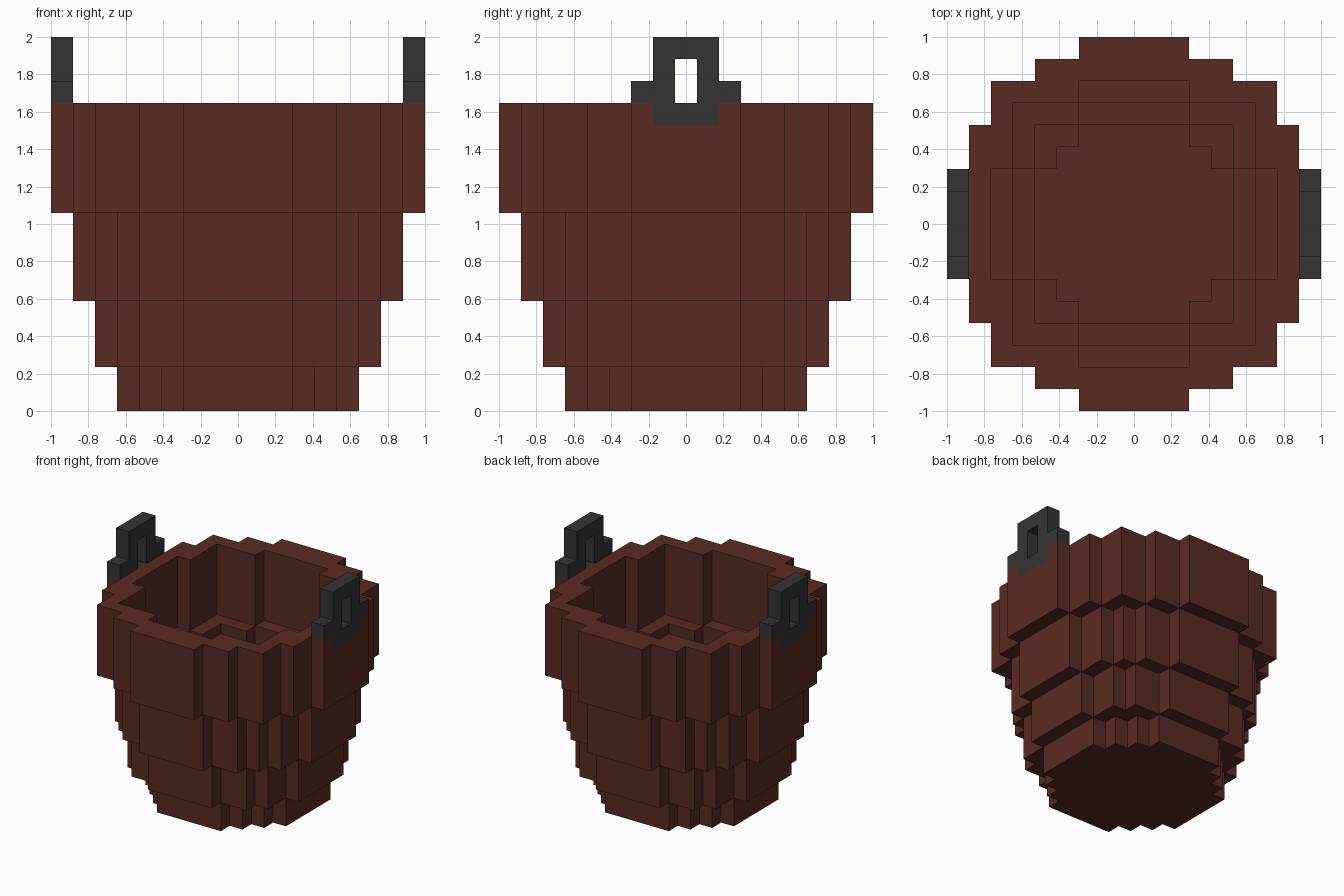
import bpy
import bmesh
from mathutils import Vector

cube = bpy.data.objects.get("Cube")
if cube:
    bpy.data.objects.remove(cube, do_unlink=True)

U = 2 / 17  # edge of one block


def material(name, rgb):
    mat = bpy.data.materials.new(name)
    mat.use_nodes = True
    mat.diffuse_color = (*rgb, 1)
    bsdf = next(n for n in mat.node_tree.nodes if n.type == "BSDF_PRINCIPLED")
    bsdf.inputs["Base Color"].default_value = (*rgb, 1)
    return mat


brown = material("dark brown wood", (0.102, 0.024, 0.016))
iron = material("dark grey iron", (0.034, 0.034, 0.034))


def disc(half_widths):
    """Stepped round plan: half width of each row, from the middle row outward."""
    return {(x, s * row) for row, half in enumerate(half_widths)
            for s in (-1, 1) for x in range(-half, half + 1)}


def stack(plan, low, high):
    return {(x, y, z) for x, y in plan for z in range(low, high)}


# Stepped outer plans, widest first
rim_plan = disc([8, 8, 8, 7, 7, 6, 6, 4, 2])
upper_plan = disc([7, 7, 7, 6, 6, 5, 4, 2])
lower_plan = disc([6, 6, 6, 5, 5, 4, 2])
base_plan = disc([5, 5, 5, 4, 3, 2])

# Stepped openings, two blocks inside each wall
rim_hole = disc([6, 6, 6, 5, 5, 5, 2])
upper_hole = disc([5, 5, 5, 4, 4, 2])
lower_hole = disc([4, 4, 4, 3, 2])


# Handle: upright loop with side lugs, its foot let into the rim
def handle(x):
    plate = {(x, y, z) for y in range(-1, 2) for z in range(13, 17)}
    lugs = {(x, y, 14) for y in (-2, 2)}
    hole = {(x, 0, z) for z in (14, 15)}
    return (plate | lugs) - hole


left_handle, right_handle = handle(8), handle(-8)

# Thick stepped walls on a solid base
parts = {
    "rim_wall": (stack(rim_plan - rim_hole, 9, 14) - left_handle - right_handle, brown),
    "upper_wall": (stack(upper_plan - upper_hole, 5, 9), brown),
    "lower_wall": (stack(lower_plan - lower_hole, 2, 5), brown),
    "base": (stack(base_plan, 0, 2), brown),
    "left_handle": (left_handle, iron),
    "right_handle": (right_handle, iron),
}
occupied = set().union(*(cells for cells, _ in parts.values()))


def build(name, cells, mat):
    """Make a mesh of the exposed block faces."""
    bm = bmesh.new()
    verts = {}

    def corner(p):
        key = tuple(round(c * 2) for c in p)
        if key not in verts:
            verts[key] = bm.verts.new((p.x * U, p.y * U, p.z * U))
        return verts[key]

    for cell in sorted(cells):
        centre = Vector(cell) + Vector((0, 0, 0.5))
        for axis in range(3):
            for sign in (-1, 1):
                n = Vector((0, 0, 0))
                n[axis] = sign
                if tuple(int(c + d) for c, d in zip(cell, n)) in occupied:
                    continue
                a = Vector((0, 0, 0))
                a[(axis + 1) % 3] = 1
                b = n.cross(a)
                bm.faces.new([corner(centre + (n + i * a + j * b) / 2)
                              for i, j in ((-1, -1), (1, -1), (1, 1), (-1, 1))])
    mesh = bpy.data.meshes.new(name)
    bm.to_mesh(mesh)
    bm.free()
    mesh.materials.append(mat)
    bpy.context.collection.objects.link(bpy.data.objects.new(name, mesh))


for name, (cells, mat) in parts.items():
    build(name, cells, mat)
